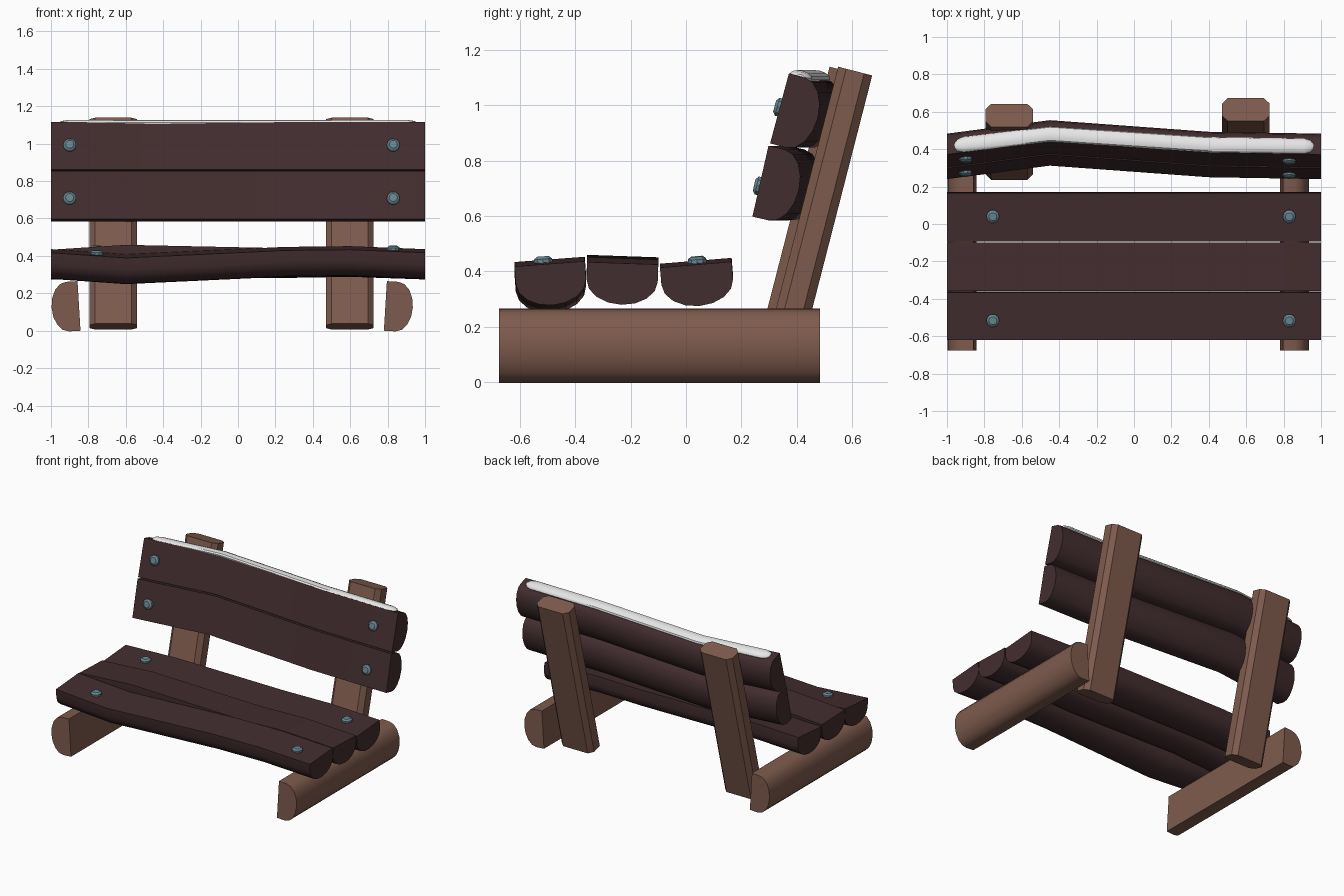
import bpy, bmesh, math
from mathutils import Vector

cube = bpy.data.objects.get("Cube")
if cube:
    bpy.data.objects.remove(cube, do_unlink=True)


def material(name, rgb):
    m = bpy.data.materials.new(name)
    m.use_nodes = True
    m.diffuse_color = (*rgb, 1)
    m.node_tree.nodes["Principled BSDF"].inputs["Base Color"].default_value = (*rgb, 1)
    return m


DARK = material("dark plank brown", (0.055, 0.026, 0.028))
WOOD = material("warm wood brown", (0.21, 0.105, 0.074))
STEEL = material("blue grey steel", (0.14, 0.24, 0.28))
SNOW = material("snow white", (0.80, 0.80, 0.80))


def loft(name, rings, mat):
    """Skin a list of equal point rings and close both ends."""
    bm = bmesh.new()
    loops = [[bm.verts.new(p) for p in ring] for ring in rings]
    n = len(loops[0])
    for a, b in zip(loops, loops[1:]):
        for i in range(n):
            j = (i + 1) % n
            bm.faces.new((a[i], a[j], b[j], b[i]))
    bm.faces.new(loops[0])
    bm.faces.new(loops[-1])
    bmesh.ops.recalc_face_normals(bm, faces=bm.faces[:])
    mesh = bpy.data.meshes.new(name)
    bm.to_mesh(mesh)
    bm.free()
    mesh.materials.append(mat)
    ob = bpy.data.objects.new(name, mesh)
    bpy.context.collection.objects.link(ob)
    bpy.ops.object.select_all(action="DESELECT")
    ob.select_set(True)
    bpy.context.view_layer.objects.active = ob
    bpy.ops.object.shade_smooth_by_angle(angle=math.radians(35))
    return ob


def half_log(name, edge_a, edge_b, depth, out, path, mat):
    """Log split along its length: flat face from edge_a to edge_b, round side towards out."""
    a, b, out = Vector(edge_a), Vector(edge_b), Vector(out).normalized()
    mid, half = (a + b) / 2, (b - a) / 2
    straight = depth * 0.42
    ring = [a]
    for i in range(9):
        t = math.pi * i / 8
        ring.append(mid - half * math.cos(t) + out * (straight + (depth - straight) * math.sin(t)))
    ring.append(b)
    return loft(name, [[p + Vector(s) for p in ring] for s in path], mat)


def bend(points, x):
    """Offset of a bent board at position x."""
    for (x0, d0), (x1, d1) in zip(points, points[1:]):
        if x <= x1:
            return d0 + (d1 - d0) * (x - x0) / (x1 - x0)


def bolt(name, centre, axis):
    """Low domed bolt head."""
    c, axis = Vector(centre), Vector(axis).normalized()
    u = Vector((1, 0, 0))
    v = axis.cross(u)
    rings = []
    for r, h in ((0.035, -0.02), (0.035, 0.012), (0.022, 0.022)):
        rings.append([c + axis * h + r * (u * math.cos(k * math.tau / 10) + v * math.sin(k * math.tau / 10))
                      for k in range(10)])
    loft(name, rings, STEEL)


# Ground logs, flat faces inwards
for side, bottom, top in (("right", -0.842, -0.858), ("left", 0.78, 0.796)):
    sign = math.copysign(1, top)
    half_log(side + "_ground_log", (bottom, 0, 0), (top, 0, 0.265), 0.147, (sign, 0, -0.06),
             [(0, -0.676, 0), (0, 0.484, 0)], WOOD)

# Leaning posts with chamfered corners
lean = math.radians(14.4)
up = Vector((0, math.sin(lean), math.cos(lean)))
back = Vector((0, math.cos(lean), -math.sin(lean)))
W, T, C = 0.127, 0.0635, 0.03
section = [(-W, C - T), (C - W, -T), (W - C, -T), (W, C - T),
           (W, T - C), (W - C, T), (C - W, T), (-W, T - C)]
for side, x, y in (("right", -0.667, 0.519), ("left", 0.598, 0.55)):
    head = Vector((x, y, 1.139)) + back * T
    loft(side + "_post",
         [[head - up * d + Vector((s, 0, 0)) + back * t for s, t in section] for d in (1.137, 0)], WOOD)

# Seat boards: front edge (y, z), rear edge (y, z), bend along x
seat = {
    "front": ((-0.62, 0.417), (-0.366, 0.436), [(-1, 0), (-0.6, -0.028), (0.25, 0.012), (0.6, 0.016), (1, 0)]),
    "middle": ((-0.357, 0.433), (-0.10, 0.424), [(-1, 0), (-0.6, 0.026), (0.25, 0.008), (0.6, 0.018), (1, 0)]),
    "rear": ((-0.094, 0.413), (0.165, 0.434), [(-1, 0), (-0.6, 0.014), (0.25, 0.008), (0.6, 0.014), (1, 0)]),
}
for name, (f, r, curve) in seat.items():
    a, b = Vector((0, *f)), Vector((0, *r))
    normal = Vector((1, 0, 0)).cross(b - a).normalized()
    half_log(name + "_seat_board", a, b, 0.15, -normal, [(x, 0, d) for x, d in curve], DARK)
    if name != "middle":
        for side, x in (("right", -0.755), ("left", 0.83)):
            centre = a.lerp(b, 0.41 if name == "front" else 0.52)
            bolt(name + "_seat_bolt_" + side, centre + Vector((x, 0, bend(curve, x))), normal)

# Backrest boards, bowed backwards
bow = [(-1, 0), (-0.45, 0.072), (0.4, 0.01), (1, 0)]
for name, low, high, at in (("lower", (0.24, 0.597), (0.298, 0.853), 0.43),
                            ("upper", (0.304, 0.862), (0.372, 1.115), 0.51)):
    a, b = Vector((0, *low)), Vector((0, *high))
    normal = Vector((1, 0, 0)).cross(b - a).normalized()
    half_log(name + "_back_board", a, b, 0.143, -normal, [(x, d, 0) for x, d in bow], DARK)
    for side, x in (("right", -0.9), ("left", 0.83)):
        bolt(name + "_back_bolt_" + side, a.lerp(b, at) + Vector((x, bend(bow, x), 0)), normal)

# Snow ridge along the top board, tapered at both ends
rings = []
for x, size in ((-0.96, 0.3), (-0.945, 0.75), (-0.91, 1), (-0.55, 1), (-0.45, 1), (-0.35, 1),
                (0.4, 1), (0.91, 1), (0.945, 0.75), (0.96, 0.3)):
    c = Vector((x, 0.415 + bend(bow, x) * 0.9, 1.104))
    rings.append([c + size * (back * 0.042 * math.cos(k * math.tau / 12) + up * 0.021 * math.sin(k * math.tau / 12))
                  for k in range(12)])
loft("snow_ridge", rings, SNOW)
